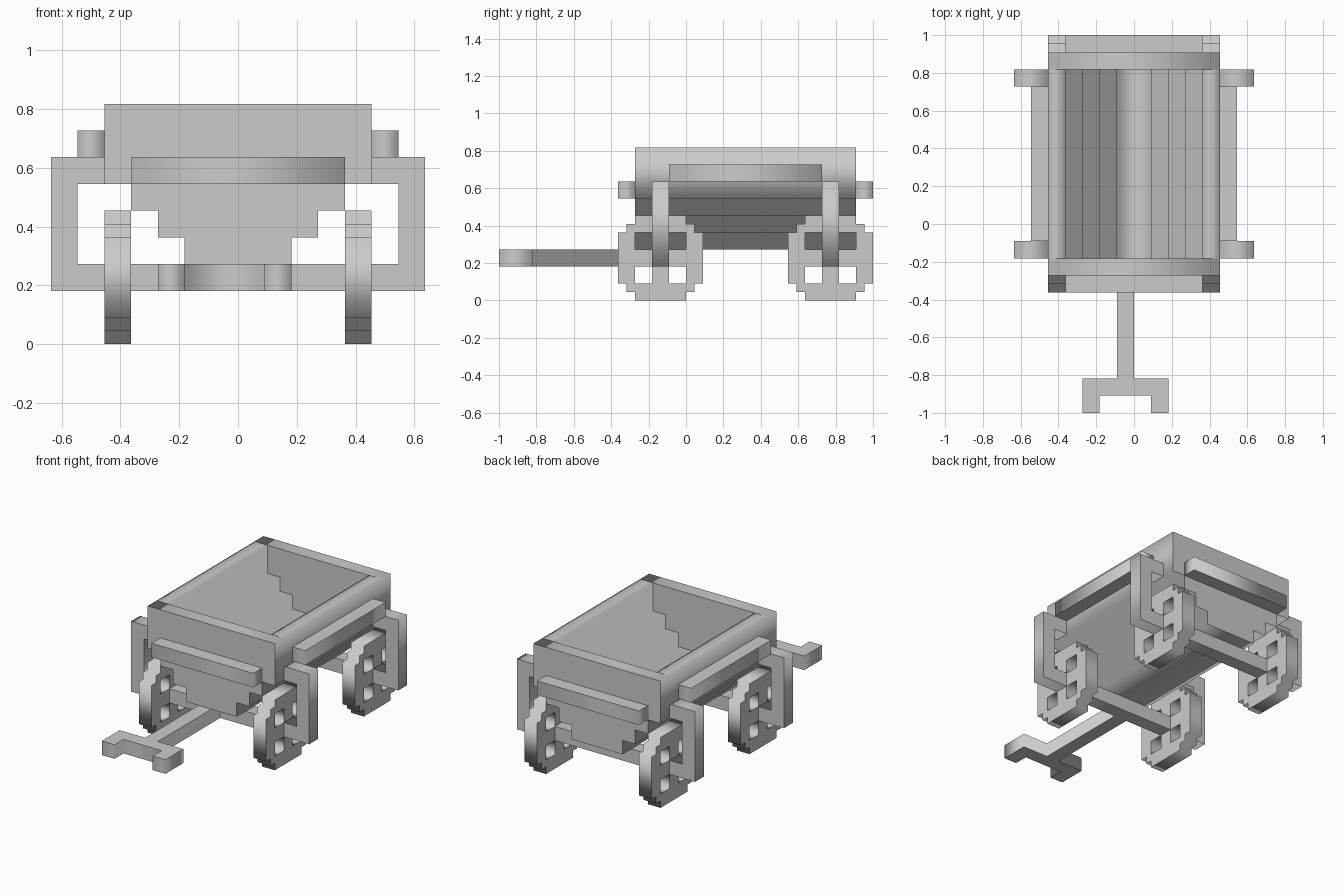
import bpy
from math import pi

if "Cube" in bpy.data.objects:
    bpy.data.objects.remove(bpy.data.objects["Cube"])

U = 1 / 11  # one block of the model's grid
ROT = {'z': (0, 0, 0), 'y': (pi / 2, 0, 0), 'x': (pi / 2, 0, pi / 2)}


def extrude(name, loops, axis, lo, hi):
    """Extrude flat outlines (first is the outside, others are holes) along an axis."""
    cu = bpy.data.curves.new(name, 'CURVE')
    cu.dimensions = '2D'
    cu.fill_mode = 'BOTH'
    cu.extrude = (hi - lo) / 2 * U
    for pts in loops:
        s = cu.splines.new('POLY')
        s.points.add(len(pts) - 1)
        for p, (a, b) in zip(s.points, pts):
            p.co = (a * U, b * U, 0, 1)
        s.use_cyclic_u = True
    ob = bpy.data.objects.new(name, cu)
    bpy.context.collection.objects.link(ob)
    ob.rotation_euler = ROT[axis]
    ob.location['xyz'.index(axis)] = (lo + hi) / 2 * U
    bpy.ops.object.select_all(action='DESELECT')
    ob.select_set(True)
    bpy.context.view_layer.objects.active = ob
    bpy.ops.object.convert(target='MESH')
    return bpy.context.object


def rect(a0, b0, a1, b1):
    return [(a0, b0), (a1, b0), (a1, b1), (a0, b1)]


def box(name, x0, x1, y0, y1, z0, z1):
    return extrude(name, [rect(x0, y0, x1, y1)], 'z', z0, z1)


def both_sides(half):
    """Mirror a right-hand half outline into a closed one."""
    return half + [(-x, z) for x, z in reversed(half)]


# Wagon bed: stepped trough section with solid end panels
outer = [(2, 3), (2, 4), (3, 4), (3, 5), (4, 5), (4, 6), (5, 6), (5, 9)]
inner = [(4, 9), (4, 7), (3, 7), (3, 6), (2, 6), (2, 5), (1, 5), (1, 4)]
extrude('wagon_bed', [both_sides(outer + inner)], 'y', -2, 9)
extrude('front_panel', [both_sides(outer)], 'y', -3, -2)
extrude('back_panel', [both_sides(outer)], 'y', 9, 10)

# Rails around the bed
box('front_rail', -4, 4, -4, -3, 6, 7)
box('back_rail', -4, 4, 10, 11, 6, 7)
box('left_rail', -6, -5, -1, 8, 7, 8)
box('right_rail', 5, 6, -1, 8, 7, 8)

# Axle frames: axle, outer posts and arms in one piece
frame = both_sides([(7, 2), (7, 7), (5, 7), (5, 6), (6, 6), (6, 3)])
extrude('front_axle_frame', [frame], 'y', -2, -1)
extrude('back_axle_frame', [frame], 'y', 8, 9)

# Wheels: stepped rim with four openings between the spokes
corner = [(1.5, 2.5), (1.5, 2.25), (2, 2.25), (2, 2), (2, 1.5), (2.5, 1.5)]
corner = [(1.5, 2.5), (1.5, 2), (2, 2), (2, 1.5), (2.5, 1.5)]
corner = [(1.5, 2.5), (1.5, 2), (2, 2), (2, 1.5), (2.5, 1.5)][::-1]
rim = (corner + [(-a, b) for a, b in corner[::-1]]
       + [(-a, -b) for a, b in corner] + [(a, -b) for a, b in corner[::-1]])
holes = [rect(a, b, a + 1, b + 1) for a in (-1.5, 0.5) for b in (-1.5, 0.5)]
for end, yc in (('front', -1.5), ('back', 8.5)):
    loops = [[(a + yc, b + 2.5) for a, b in lp] for lp in [rim] + holes]
    extrude(end + '_right_wheel', loops, 'x', 4, 5)
    extrude(end + '_left_wheel', loops, 'x', -5, -4)

# Pull handle with forked grip
handle = [(-1, -2), (-1, -9), (-3, -9), (-3, -11), (-2, -11), (-2, -10),
          (1, -10), (1, -11), (2, -11), (2, -9), (0, -9), (0, -2)]
extrude('pull_handle', [handle], 'z', 2, 3)
